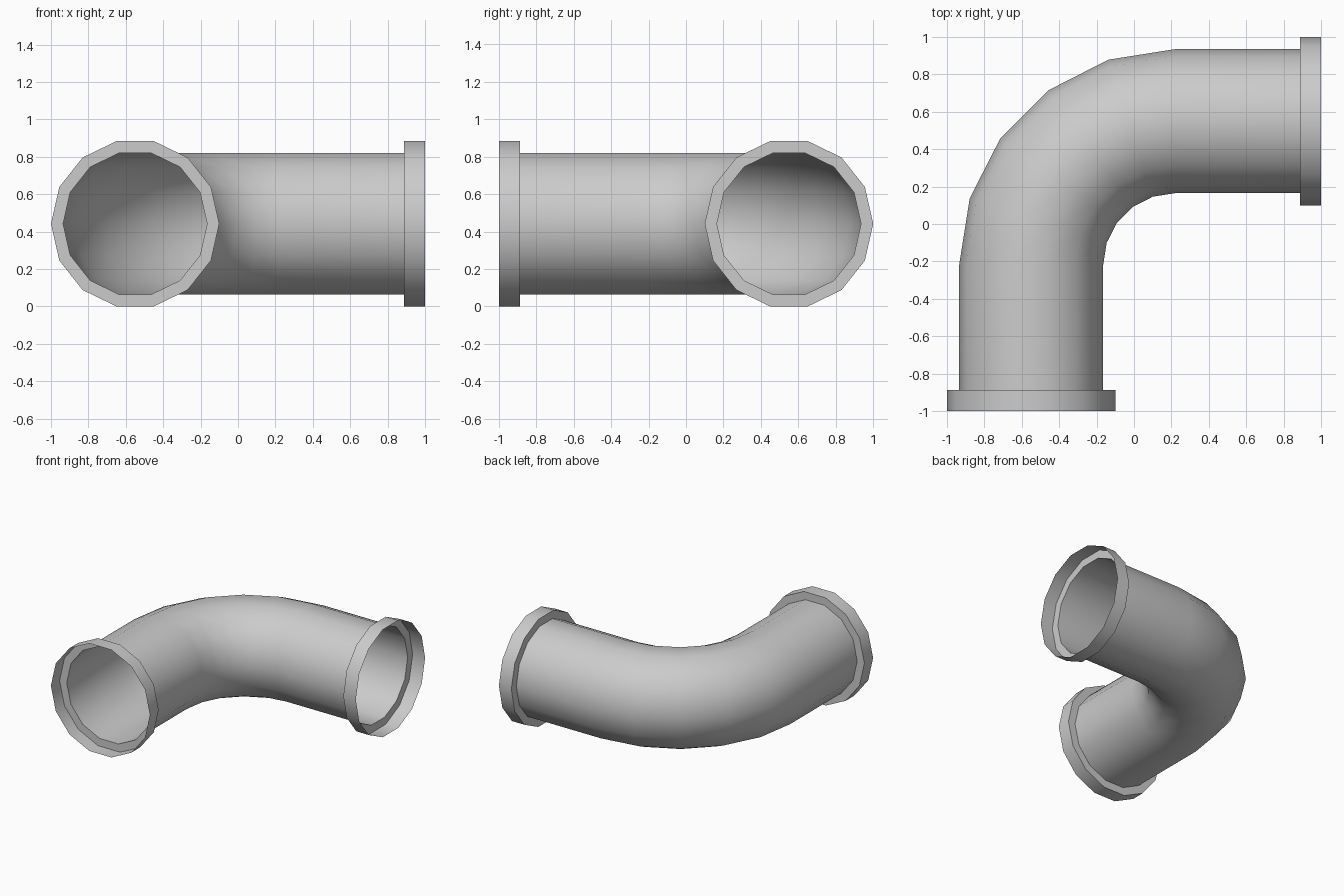
import bpy
import bmesh
from math import sin, cos, pi, radians
from mathutils import Vector

SIDES = 14
PIPE_R, COLLAR_R = 0.385, 0.45
BEND_R, BEND_AT = 0.77, 0.22      # elbow radius, offset of its centre
STEP_AT, END_AT = 0.887, 1.0      # start and mouth of each collar
OVAL = 1.007                      # the rings are a touch taller than wide
MID_Z = COLLAR_R * cos(pi / SIDES) * OVAL

old = bpy.data.objects.get("Cube")
if old:
    bpy.data.objects.remove(old, do_unlink=True)

grey = bpy.data.materials.new("plain_grey")
grey.use_nodes = True
colour = (0.6, 0.6, 0.6, 1)
grey.diffuse_color = colour
grey.node_tree.nodes["Principled BSDF"].inputs["Base Color"].default_value = colour


def station(angle, radius, along=0.0):
    """Ring on the elbow at an angle, pushed along the tangent."""
    a = radians(angle)
    out = Vector((-cos(a), sin(a), 0))
    tangent = Vector((sin(a), cos(a), 0))
    centre = Vector((BEND_AT, -BEND_AT, MID_Z)) + out * BEND_R + tangent * along
    return centre, out, radius


def tube(name, stations):
    """Open thin-walled skin through a row of rings."""
    bm = bmesh.new()
    rings = []
    for centre, out, radius in stations:
        ring = []
        for i in range(SIDES):
            t = 2 * pi * i / SIDES
            rise = Vector((0, 0, radius * sin(t) * OVAL))
            ring.append(bm.verts.new(centre + out * radius * cos(t) + rise))
        rings.append(ring)
    for r0, r1 in zip(rings, rings[1:]):
        for i in range(SIDES):
            j = (i + 1) % SIDES
            face = bm.faces.new((r0[i], r1[i], r1[j], r0[j]))
    # Turn the skin so that it faces away from the pipe's axis
    face.normal_update()
    if face.normal.dot(face.calc_center_median() - stations[-1][0]) < 0:
        bmesh.ops.reverse_faces(bm, faces=bm.faces[:])
    mesh = bpy.data.meshes.new(name)
    bm.to_mesh(mesh)
    bm.free()
    mesh.materials.append(grey)
    obj = bpy.data.objects.new(name, mesh)
    bpy.context.collection.objects.link(obj)
    bpy.ops.object.select_all(action='DESELECT')
    obj.select_set(True)
    bpy.context.view_layer.objects.active = obj
    bpy.ops.object.shade_smooth_by_angle(angle=radians(35))


step = STEP_AT - BEND_AT
end = END_AT - BEND_AT

# Pipe: two straight legs joined by a five-segment elbow
tube("elbow_pipe",
     [station(0, PIPE_R, -step)]
     + [station(a, PIPE_R) for a in range(0, 91, 18)]
     + [station(90, PIPE_R, step)])

# Collars: flat step outwards, then an open sleeve to the mouth
for name, angle, way in (("front_collar", 0, -1), ("side_collar", 90, 1)):
    tube(name, [station(angle, PIPE_R, way * step),
                station(angle, COLLAR_R, way * step),
                station(angle, COLLAR_R, way * end)])
